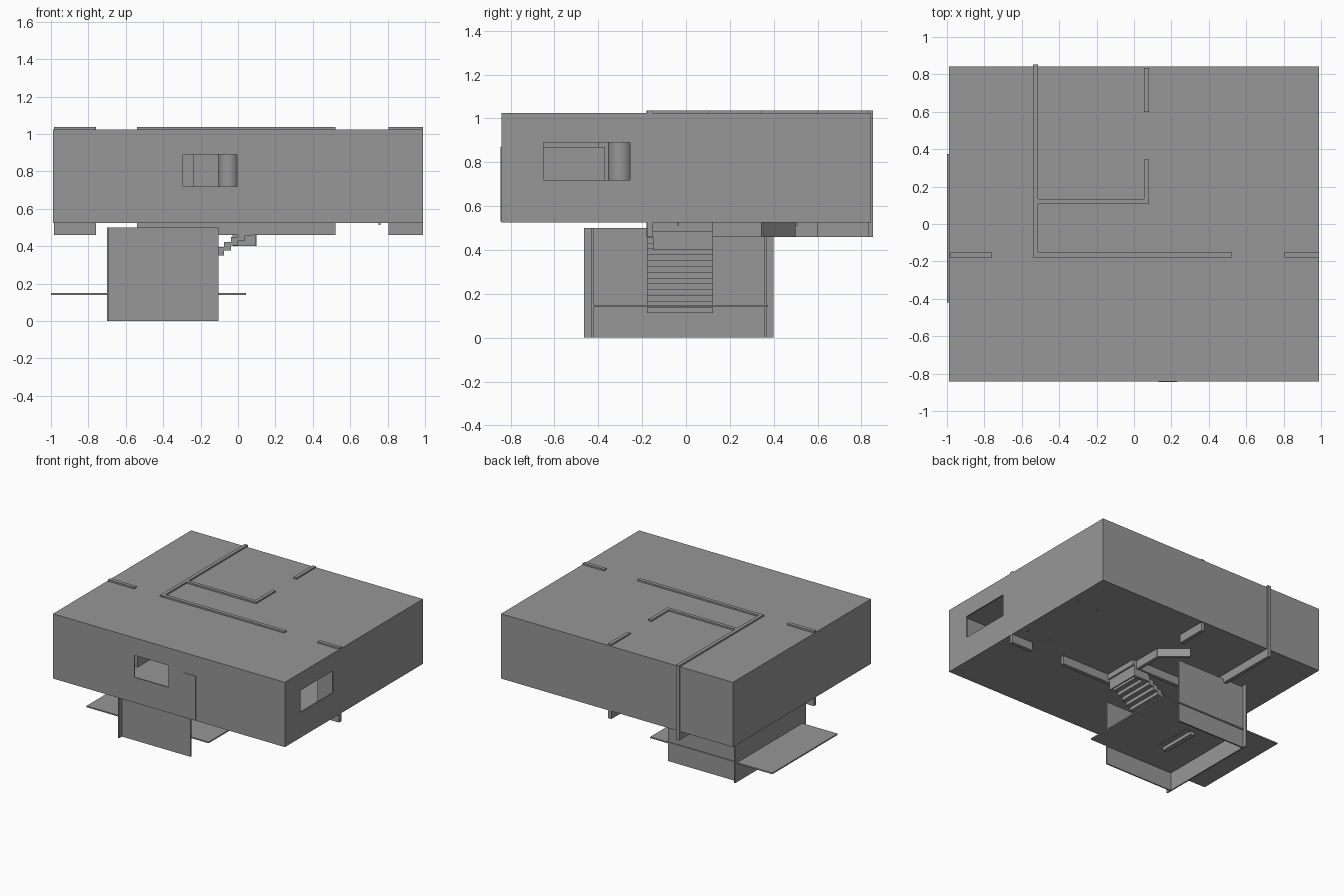
import bpy
import math

old = bpy.data.objects.get("Cube")
if old:
    bpy.data.objects.remove(old, do_unlink=True)

plaster = bpy.data.materials.new("grey_plaster")
plaster.use_nodes = True
GREY = (0.31, 0.31, 0.31, 1)
plaster.diffuse_color = GREY
plaster.node_tree.nodes["Principled BSDF"].inputs["Base Color"].default_value = GREY


def box(name, x, y, z):
    """Box from its (min, max) range on each axis."""
    bpy.ops.mesh.primitive_cube_add(size=1, location=[sum(r) / 2 for r in (x, y, z)])
    ob = bpy.context.object
    ob.name = name
    ob.scale = [r[1] - r[0] for r in (x, y, z)]
    bpy.ops.object.transform_apply(location=False, rotation=False, scale=True)
    ob.data.materials.append(plaster)
    return ob


def cut(target, cutter):
    cutter.hide_render = True
    mod = target.modifiers.new("opening", "BOOLEAN")
    mod.operation = "DIFFERENCE"
    mod.solver = "EXACT"
    mod.object = cutter
    bpy.context.view_layer.objects.active = target
    bpy.ops.object.modifier_apply(modifier=mod.name)
    bpy.data.objects.remove(cutter, do_unlink=True)


# Hollow upper storey with a front and a side window
FLOOR, ROOF = 0.525, 1.025
house = box("house_shell", (-0.99, 0.99), (-0.842, 0.842), (FLOOR, ROOF))
cut(house, box("room_cutter", (-0.98, 0.98), (-0.832, 0.832), (FLOOR + 0.01, ROOF - 0.01)))
cut(house, box("front_window_cutter", (-0.295, -0.005), (-0.9, -0.8), (0.72, 0.89)))
cut(house, box("side_window_cutter", (0.95, 1.05), (-0.65, -0.255), (0.72, 0.89)))

# Partition walls standing slightly proud of roof and floor
WALL_Z = (0.46, 1.037)
partitions = [
    ("cross_wall_right", (-0.985, -0.76), (-0.18, -0.152)),
    ("cross_wall_middle", (-0.54, 0.52), (-0.178, -0.15)),
    ("cross_wall_left", (0.805, 0.988), (-0.178, -0.15)),
    ("long_wall", (-0.54, -0.513), (-0.18, 0.853)),
    ("hall_wall", (-0.513, 0.08), (0.107, 0.134)),
    ("hall_return_wall", (0.053, 0.08), (0.107, 0.345)),
    ("back_stub_wall", (0.053, 0.08), (0.6, 0.835)),
]
for name, x, y in partitions:
    box(name, x, y, WALL_Z)

# Door standing ajar
door = box("open_door", (-0.115, 0.115), (-0.006, 0.006), (0.46, 0.9))
door.location = (-0.015, 0.42, 0.68)
door.rotation_euler.z = math.radians(140)

# Lower storey: three walls and a long slab
box("basement_left_wall", (-0.7, -0.69), (-0.465, 0.4), (0, 0.5))
box("basement_front_wall", (-0.69, -0.105), (-0.43, -0.42), (0, 0.5))
box("basement_back_wall", (-0.69, -0.105), (0.357, 0.368), (0, 0.49))
box("basement_slab", (-1, 0.043), (-0.42, 0.375), (0.14, 0.15))

# Stairs rising through the slab into the house
STEPS, TREAD, RISE = 15, 0.0375, 0.0265
for i in range(STEPS):
    x, z = -0.45 + i * TREAD, 0.112 + i * RISE
    box("stair_step", (x, x + TREAD), (-0.178, 0.123), (z, z + 0.045))

# Stairwell lining
box("stairwell_end", (0.09, 0.1), (-0.15, 0.123), (0.4, FLOOR))
box("stairwell_side", (-0.03, 0.1), (0.1, 0.123), (0.4, FLOOR))

# Furniture inside
box("wardrobe", (0.13, 0.23), (-0.846, -0.37), (0.53, 0.87))
box("side_cabinet", (-0.7, -0.6), (-0.37, -0.19), (0.535, 0.87))
box("tall_cabinet", (-0.24, -0.105), (-0.4, -0.2), (0.535, 0.95))
bpy.ops.mesh.primitive_cylinder_add(vertices=32, radius=0.055, depth=0.4,
                                    location=(-0.05, -0.3, 0.735))
column = bpy.context.object
column.name = "round_column"
column.data.materials.append(plaster)
bpy.ops.object.shade_smooth_by_angle()

# Table whose legs just pass the floor
box("table_top", (0.74, 0.96), (-0.05, 0.52), (0.66, 0.675))
for x in (0.757, 0.945):
    for y in (-0.037, 0.505):
        box("table_leg", (x - 0.005, x + 0.005), (y - 0.005, y + 0.005), (0.512, 0.66))
